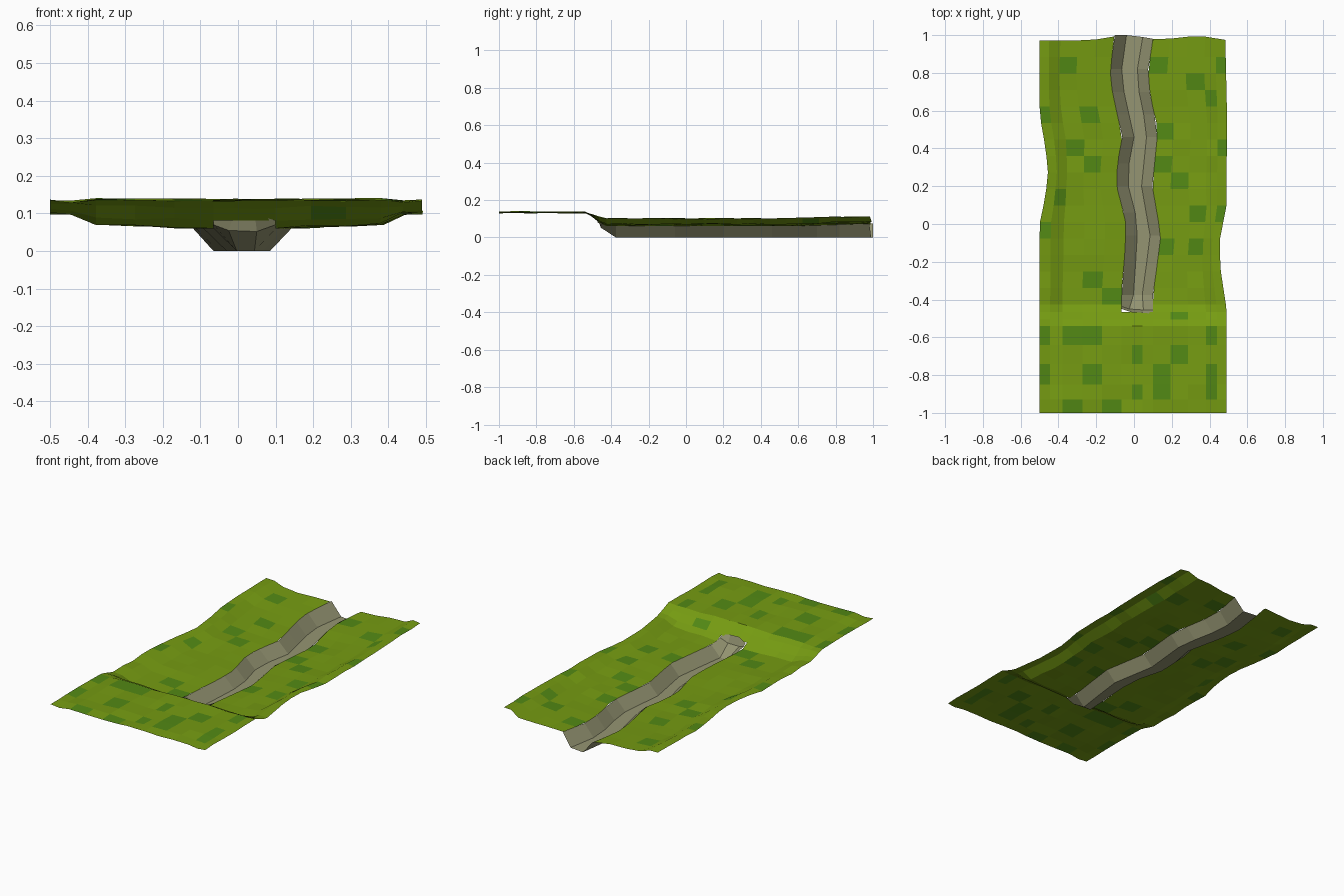
import bpy, math, random

if "Cube" in bpy.data.objects:
    bpy.data.objects.remove(bpy.data.objects["Cube"])

random.seed(4)


def material(name, rgb):
    m = bpy.data.materials.new(name)
    m.diffuse_color = (*rgb, 1)
    m.use_nodes = True
    m.node_tree.nodes["Principled BSDF"].inputs["Base Color"].default_value = m.diffuse_color
    return m


def curve(table, y):
    """Linear interpolation through (y, value) points."""
    if y <= table[0][0]:
        return table[0][1]
    for (a, va), (b, vb) in zip(table, table[1:]):
        if y <= b:
            return va + (vb - va) * (y - a) / (b - a)
    return table[-1][1]


def sheet(name, rows, mats, skip=lambda r, c: False):
    """Flat-shaded open surface through rows of points, facing up."""
    n = len(rows[0])
    verts = [p for row in rows for p in row]
    faces = [(r * n + c, r * n + c + 1, (r + 1) * n + c + 1, (r + 1) * n + c)
             for r in range(len(rows) - 1) for c in range(n - 1) if not skip(r, c)]
    mesh = bpy.data.meshes.new(name)
    mesh.from_pydata(verts, [], faces)
    for m in mats:
        mesh.materials.append(m)
    obj = bpy.data.objects.new(name, mesh)
    bpy.context.collection.objects.link(obj)
    return obj


grass = material("grass", (0.18, 0.33, 0.006))
dark_grass = material("dark_grass", (0.085, 0.25, 0.007))
stone = material("stone", (0.30, 0.30, 0.17))

# Plan outlines: banks of the stream and outer edges of the ground
LEFT_RIM = [(-0.46, -0.065), (-0.35, -0.065), (-0.11, -0.045), (0.02, -0.045),
            (0.2, -0.092), (0.31, -0.09), (0.46, -0.062), (0.7, -0.115),
            (0.82, -0.127), (1, -0.1)]
RIGHT_RIM = [(-0.46, 0.1), (-0.38, 0.1), (-0.22, 0.122), (-0.06, 0.142),
             (0.2, 0.097), (0.5, 0.127), (0.68, 0.085), (0.82, 0.075), (1, 0.105)]
LEFT_EDGE = [(0, -0.5), (0.15, -0.468), (0.28, -0.455), (0.4, -0.468), (0.58, -0.5)]
RIGHT_EDGE = [(-0.45, 0.49), (-0.22, 0.455), (-0.08, 0.455), (0.1, 0.49),
              (0.6, 0.492), (1, 0.483)]
BACK_WAVE = [(-0.5, 0.972), (-0.23, 0.972), (-0.06, 1.0), (0.14, 0.975),
             (0.34, 0.998), (0.5, 0.972)]

# Valley and plateau heights across the width (0 = rim, 1 = outer edge)
VALLEY = [(0, 0.06), (0.72, 0.073), (0.87, 0.099), (1, 0.101)]
PLATEAU = [(0, 0.136), (0.72, 0.138), (0.87, 0.131), (1, 0.136)]


def height(y, t):
    s = min(max((y + 0.55) / 0.13, 0), 1)
    s = s * s * (3 - 2 * s)
    lift = 0.014 * max(0, (y - 0.55) / 0.45)
    return curve(PLATEAU, t) * (1 - s) + (curve(VALLEY, t) + lift) * s


# Grass ground, with an opening left for the stream bed
ys = [-1, -0.93, -0.85, -0.74, -0.64, -0.54, -0.505, -0.465, -0.425]
ys += [-0.425 + 1.397 * (i + 1) / 16 for i in range(16)]
ts = [1, 0.87, 0.72, 0.48, 0.24, 0]
rows = []
for y in ys:
    l, r = curve(LEFT_RIM, y), curve(RIGHT_RIM, y)
    le, re = curve(LEFT_EDGE, y), curve(RIGHT_EDGE, y)
    cols = [(l + (le - l) * t, t) for t in ts]
    cols += [(l + (r - l) * f, 0) for f in (0.33, 0.67)]
    cols += [(r + (re - r) * t, t) for t in reversed(ts)]
    row = []
    for x, t in cols:
        z = height(y, t) + (random.uniform(-0.004, 0.004) if 0 < t or y < -0.5 else 0)
        wave = curve(BACK_WAVE, x) if y > 0.96 else y
        row.append((x, wave, z))
    rows.append(row)
first_open = ys.index(-0.465)
ground = sheet("grass_ground", rows, [grass, dark_grass],
               lambda r, c: r >= first_open and 5 <= c <= 7)

# Darker turf patches: nearest ground cell to each spot
SPOTS = [(-.33, .88), (-.46, .59), (-.19, .56), (-.31, .4), (-.18, .29), (-.37, .11),
         (-.46, -.06), (-.24, -.31), (-.1, -.37), (.44, .88), (.17, .88), (.3, .74),
         (.39, .68), (.17, .49), (.46, .4), (.26, .23), (.2, .34), (.33, .08),
         (.44, .08), (.16, -.09), (.34, -.14), (.22, -.48), (.41, -.59), (-.34, -.59),
         (-.48, -.59), (-.19, -.59), (.02, -.69), (.24, -.69), (-.25, -.79),
         (-.45, -.79), (.11, -.79), (.41, -.79), (.02, -.89), (.38, -.89),
         (-.29, -.96), (.16, -.89), (-.1, -.96)]
for x, y in SPOTS:
    f = min(ground.data.polygons,
            key=lambda p: math.hypot(p.center.x - x, p.center.y - y))
    f.material_index = 1

# Stone stream bed: sloped head, then a flat-floored channel
bed = [
    [(-0.065, -0.45, 0.085), (-0.01, -0.468, 0.1), (0.045, -0.47, 0.096), (0.1, -0.475, 0.082)],
    [(-0.065, -0.437, 0.07), (-0.025, -0.45, 0.055), (0.05, -0.455, 0.052), (0.1, -0.455, 0.07)],
]
for y in (-0.375, -0.22, -0.06, 0.06, 0.2, 0.32, 0.46, 0.58, 0.7, 0.82, 0.99):
    l, r = curve(LEFT_RIM, y), curve(RIGHT_RIM, y)
    z = height(y, 0)
    end = 0.01 if y > 0.95 else 0
    bed.append([(l, y + end, z), (l + 0.062, y + end, 0),
                (r - 0.057, y, 0), (r, y - end, z)])
sheet("stream_bed", bed, [stone])
